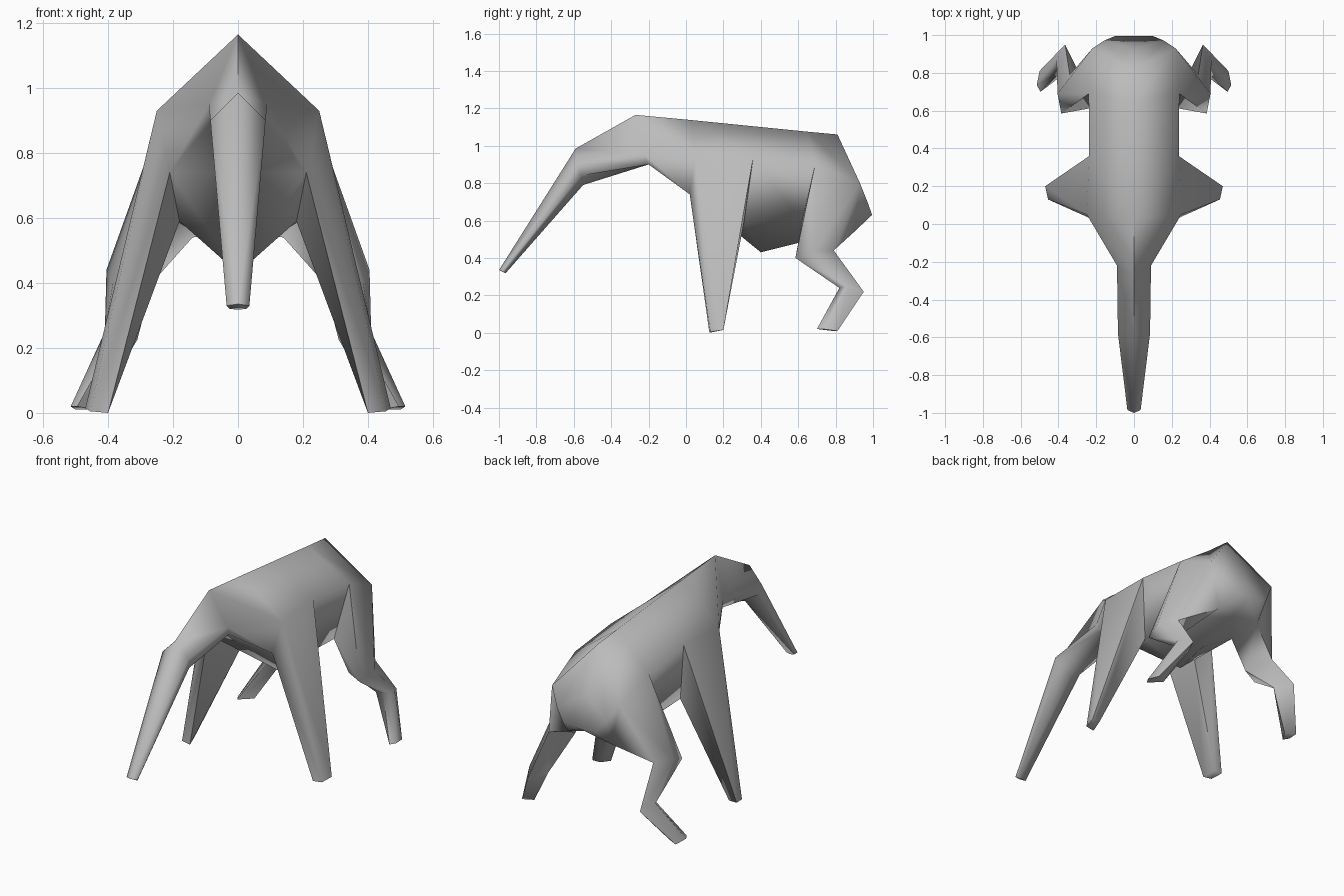
import bpy
import bmesh
import math

if "Cube" in bpy.data.objects:
    bpy.data.objects.remove(bpy.data.objects["Cube"], do_unlink=True)


def make_material(name, colour):
    mat = bpy.data.materials.new(name)
    mat.use_nodes = True
    mat.diffuse_color = colour
    mat.node_tree.nodes["Principled BSDF"].inputs["Base Color"].default_value = colour
    return mat


# Half cross-sections from trunk tip to rump: spine, upper side, lower side, keel
trunk = [
    [(0, -1, .335), (.035, -.985, .33), (.025, -.97, .32), (0, -.965, .318)],
    [(0, -.59, .985), (.085, -.58, .9), (.075, -.56, .84), (0, -.55, .79)],
    [(0, -.27, 1.165), (.09, -.22, .95), (.08, -.2, .9), (0, -.2, .9)],
]
torso = [
    [(0, .03, 1.137), (.25, .05, .93), (.21, .02, .74), (0, .02, .74)],
    [(0, .35, 1.105), (.237, .36, .94), (.18, .31, .59), (0, .4, .43)],
    [(0, .65, 1.075), (.24, .69, .9), (.19, .62, .59), (0, .6, .48)],
    [(0, .81, 1.06), (.22, .93, .8), (.14, .9, .54), (0, .85, .56)],
    [(0, .93, .8), (.16, .97, .7), (.1, .995, .63), (0, .995, .63)],
]
front_foot = [(.455, .13, .005), (.47, .2, .015), (.42, .2, .015), (.4, .125, .0)]
hind_knee = [(.385, .585, .4), (.405, .69, .44), (.34, .79, .44), (.265, .65, .4)]
hind_hock = [(.37, .82, .24), (.41, .87, .25), (.365, .95, .22), (.31, .84, .225)]
hind_foot = [(.495, .7, .02), (.515, .735, .02), (.5, .81, .01), (.44, .78, .01)]

bm = bmesh.new()


def add_ring(points):
    return [bm.verts.new(p) for p in points]


def add_limb(root, sections):
    """Continue a four-sided opening through each section and cap the end."""
    for section in sections:
        ring = add_ring(section)
        for i in range(4):
            j = (i + 1) % 4
            bm.faces.new((root[i], root[j], ring[j], ring[i]))
        root = ring
    bm.faces.new(root)


# Trunk, torso and rump as one skin, with legs growing from the flank openings
rings = [add_ring(section) for section in trunk + torso]
legs = {3: [front_foot], 5: [hind_knee, hind_hock, hind_foot]}
for n, (a, b) in enumerate(zip(rings, rings[1:])):
    for k in range(3):
        if k == 1 and n in legs:
            add_limb([a[1], b[1], b[2], a[2]], legs[n])
        else:
            bm.faces.new((a[k], b[k], b[k + 1], a[k + 1]))
bm.faces.new(rings[0])
bm.faces.new(rings[-1])

# Mirror the half across the middle and weld the seam
geometry = bm.verts[:] + bm.edges[:] + bm.faces[:]
bmesh.ops.mirror(bm, geom=geometry, axis="X", merge_dist=.001)
bmesh.ops.remove_doubles(bm, verts=bm.verts, dist=.001)
bmesh.ops.recalc_face_normals(bm, faces=bm.faces)

mesh = bpy.data.meshes.new("animal_body")
bm.to_mesh(mesh)
bm.free()
body = bpy.data.objects.new("animal_body", mesh)
bpy.context.collection.objects.link(body)
mesh.materials.append(make_material("plain_grey", (.5, .5, .5, 1)))

bpy.ops.object.select_all(action="DESELECT")
body.select_set(True)
bpy.context.view_layer.objects.active = body
bpy.ops.object.shade_smooth_by_angle(angle=math.radians(80))
